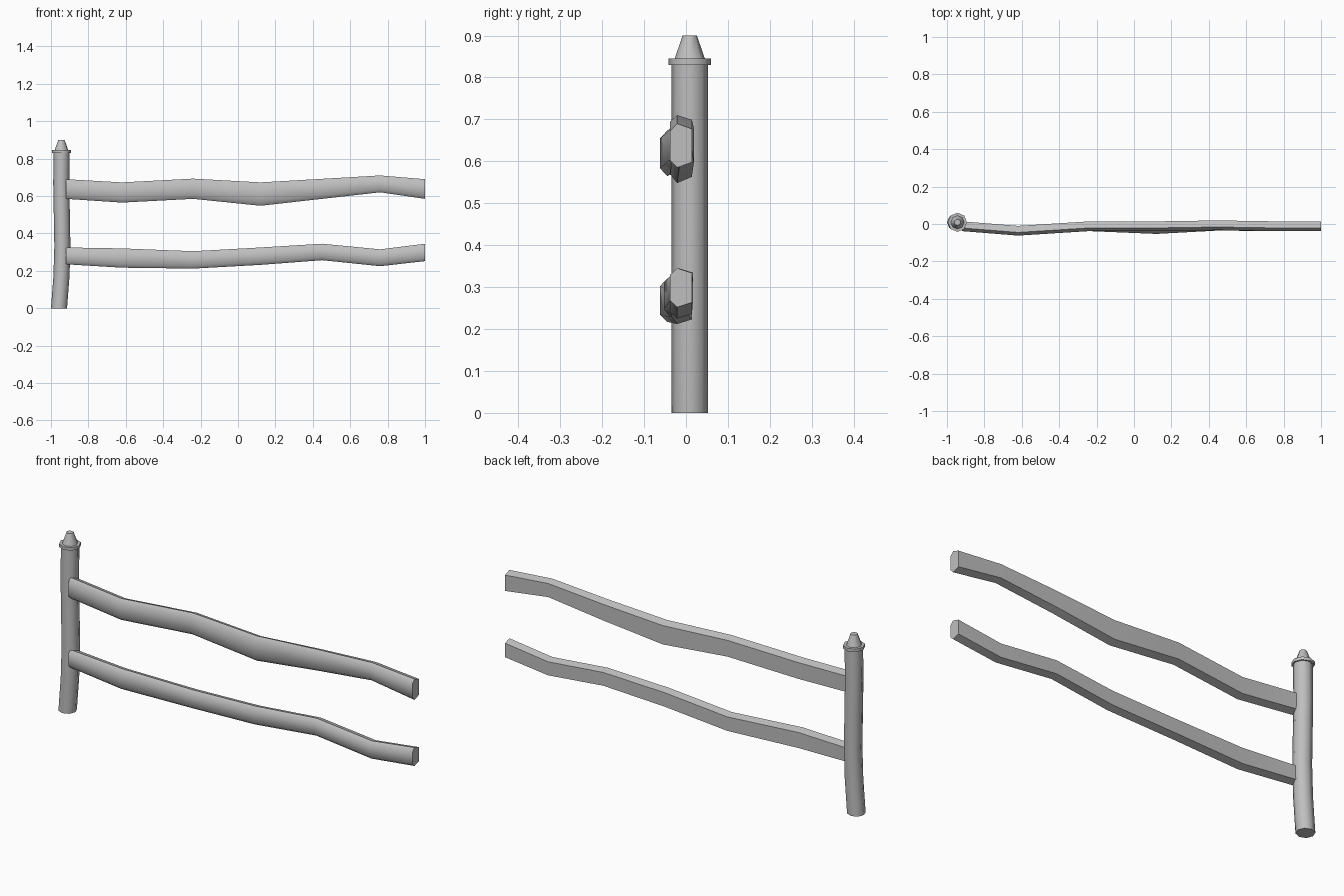
import bpy
import bmesh
import math

cube = bpy.data.objects.get("Cube")
if cube:
    bpy.data.objects.remove(cube, do_unlink=True)

GREY = (0.52, 0.52, 0.52, 1)
mat = bpy.data.materials.new("weathered grey")
mat.use_nodes = True
mat.diffuse_color = GREY
mat.node_tree.nodes["Principled BSDF"].inputs["Base Color"].default_value = GREY


def loft(name, rings, angle):
    """Skin a list of equal-length point rings and cap both ends."""
    bm = bmesh.new()
    loops = [[bm.verts.new(p) for p in ring] for ring in rings]
    n = len(loops[0])
    for a, b in zip(loops, loops[1:]):
        for i in range(n):
            j = (i + 1) % n
            bm.faces.new((a[i], a[j], b[j], b[i]))
    bm.faces.new(loops[0])
    bm.faces.new(loops[-1])
    bmesh.ops.recalc_face_normals(bm, faces=bm.faces)
    mesh = bpy.data.meshes.new(name)
    bm.to_mesh(mesh)
    bm.free()
    mesh.materials.append(mat)
    obj = bpy.data.objects.new(name, mesh)
    bpy.context.collection.objects.link(obj)
    bpy.ops.object.select_all(action='DESELECT')
    obj.select_set(True)
    bpy.context.view_layer.objects.active = obj
    bpy.ops.object.shade_smooth_by_angle(angle=math.radians(angle))
    return obj


def circle(x, z, r, y=0.009, sides=8):
    steps = [2 * math.pi * i / sides for i in range(sides)]
    return [(x + r * math.cos(t), y + r * math.sin(t), z) for t in steps]


# Post: slightly crooked eight-sided log
post = [(-0.957, 0), (-0.944, 0.17), (-0.939, 0.33),
        (-0.942, 0.5), (-0.945, 0.67), (-0.943, 0.83)]
loft("post", [circle(x, z, 0.043) for x, z in post], 50)

# Cap: flat collar and tapered tip
loft("post_collar", [circle(-0.944, z, 0.051) for z in (0.83, 0.845)], 50)
loft("post_tip", [circle(-0.944, 0.845, 0.036),
                  circle(-0.944, 0.9, 0.017)], 50)

# Rails: rounded front, sloping top and underside; height as a share of half
SECTION = [(0.014, 0.76), (-0.021, 1), (-0.038, 0.66),
           (-0.038, -0.66), (-0.021, -1), (0.014, -0.76)]
STATIONS = (-0.92, -0.62, -0.24, 0.12, 0.45, 0.76, 1)


def rail(name, tops, bottoms, shifts):
    rings = []
    for x, top, low, dy in zip(STATIONS, tops, bottoms, shifts):
        mid, half = (top + low) / 2, (top - low) / 2
        rings.append([(x, y + dy, mid + h * half) for y, h in SECTION])
    loft(name, rings, 55)


rail("upper_rail",
     (0.69, 0.673, 0.693, 0.673, 0.692, 0.71, 0.69),
     (0.585, 0.565, 0.585, 0.548, 0.585, 0.62, 0.585),
     (0, -0.024, 0, 0, 0.005, 0, 0))
rail("lower_rail",
     (0.325, 0.32, 0.305, 0.325, 0.345, 0.315, 0.345),
     (0.235, 0.217, 0.212, 0.232, 0.257, 0.225, 0.252),
     (0, -0.024, 0, -0.015, 0.003, 0, 0))
